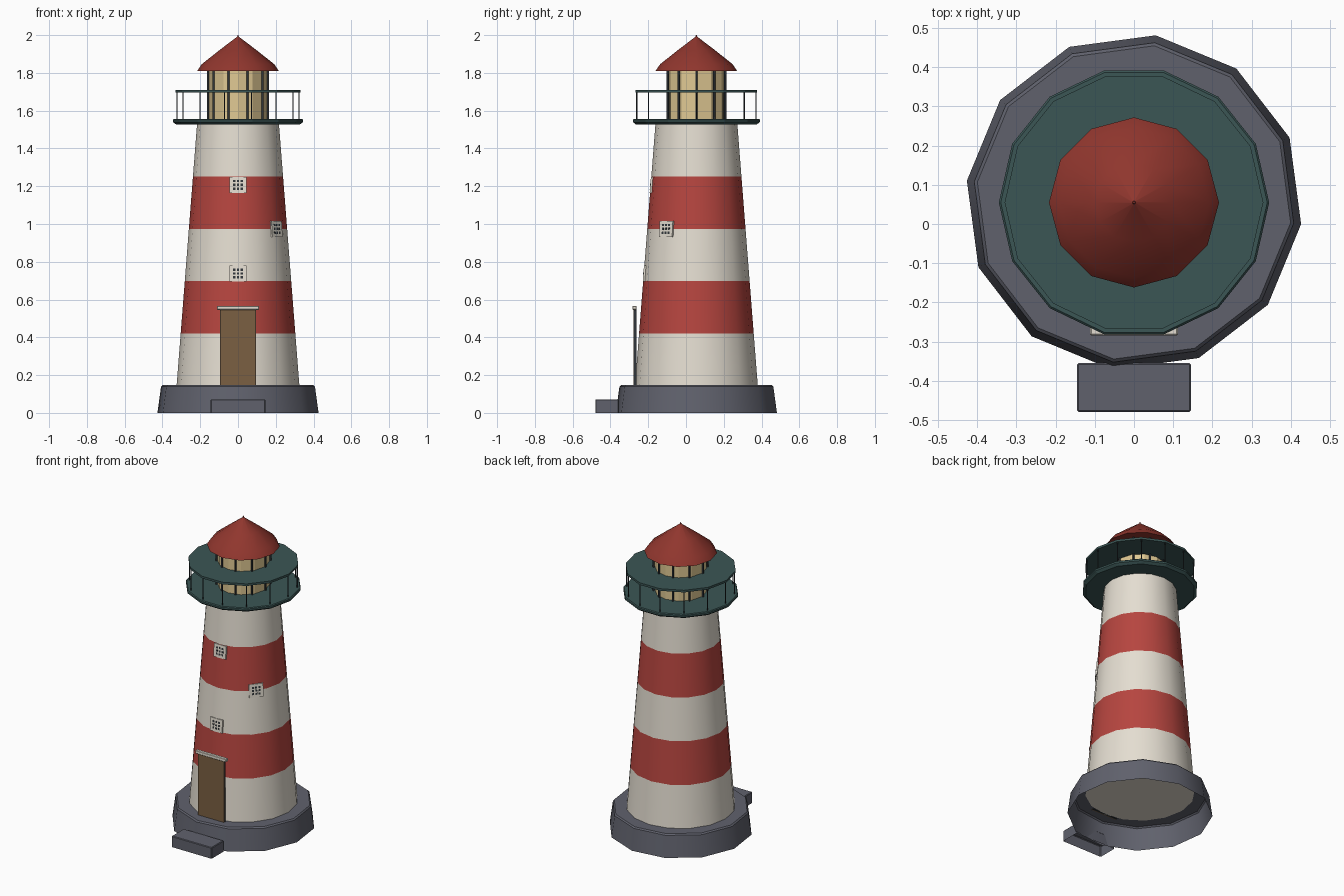
import bpy, bmesh, math
from mathutils import Matrix, Vector

cube = bpy.data.objects.get("Cube")
if cube:
    bpy.data.objects.remove(cube, do_unlink=True)

AXIS_Y = 0.055          # tower axis sits behind centre because of the step
FOOT, HEAD = 0.145, 1.527
R_FOOT, R_HEAD = 0.325, 0.217


def material(name, rgb):
    m = bpy.data.materials.new(name)
    m.use_nodes = True
    m.diffuse_color = (*rgb, 1)
    m.node_tree.nodes["Principled BSDF"].inputs["Base Color"].default_value = (*rgb, 1)
    return m


CREAM = material("cream paint", (0.78, 0.73, 0.64))
RED = material("red paint", (0.47, 0.06, 0.05))
ROOF = material("roof red", (0.28, 0.037, 0.027))
STONE = material("grey stone", (0.117, 0.121, 0.152))
TEAL = material("dark teal", (0.043, 0.092, 0.09))
IRON = material("dark iron", (0.03, 0.036, 0.042))
GLASS = material("warm glass", (0.74, 0.58, 0.29))
WOOD = material("brown wood", (0.197, 0.115, 0.054))


def finish(name, bm, mats, smooth=None):
    bmesh.ops.recalc_face_normals(bm, faces=bm.faces)
    me = bpy.data.meshes.new(name)
    bm.to_mesh(me)
    bm.free()
    ob = bpy.data.objects.new(name, me)
    bpy.context.collection.objects.link(ob)
    for m in mats:
        me.materials.append(m)
    if smooth:
        bpy.ops.object.select_all(action='DESELECT')
        ob.select_set(True)
        bpy.context.view_layer.objects.active = ob
        bpy.ops.object.shade_smooth_by_angle(angle=math.radians(smooth))
    return ob


def lathe(name, profile, sides, mats, turn=0.0, smooth=None, floor=True):
    """Polygonal solid of revolution about the tower axis, optionally open below."""
    bm = bmesh.new()
    rings = []
    for r, z in profile:
        angles = [turn + math.tau * i / sides for i in range(sides)]
        rings.append([bm.verts.new((r * math.cos(a), AXIS_Y + r * math.sin(a), z)) for a in angles])
    for low, high in zip(rings, rings[1:]):
        for i in range(sides):
            j = (i + 1) % sides
            bm.faces.new((low[i], low[j], high[j], high[i]))
    if floor:
        bm.faces.new(rings[0])
    bm.faces.new(rings[-1])
    return finish(name, bm, mats, smooth)


def add_box(bm, lo, hi, index=0, matrix=Matrix()):
    lo, hi = Vector(lo), Vector(hi)
    mat = matrix @ Matrix.Translation((lo + hi) / 2) @ Matrix.Diagonal((*(hi - lo), 1))
    verts = bmesh.ops.create_cube(bm, size=1, matrix=mat)["verts"]
    for f in {f for v in verts for f in v.link_faces}:
        f.material_index = index


def box(name, lo, hi, mat, bevel=0.0, floor=True):
    bm = bmesh.new()
    add_box(bm, lo, hi)
    if not floor:
        low = [f for f in bm.faces if f.calc_center_median().z < lo[2] + 0.001]
        bmesh.ops.delete(bm, geom=low, context='FACES_ONLY')
    ob = finish(name, bm, [mat])
    if bevel:
        mod = ob.modifiers.new("soft edges", 'BEVEL')
        mod.width, mod.segments = bevel, 1
    return ob


def post_ring(name, count, ring_r, post_r, z0, z1, mat):
    bm = bmesh.new()
    for i in range(count):
        a = math.tau * i / count
        place = Matrix.Translation((ring_r * math.cos(a), AXIS_Y + ring_r * math.sin(a), (z0 + z1) / 2))
        bmesh.ops.create_cone(bm, cap_ends=True, segments=6, radius1=post_r, radius2=post_r,
                              depth=z1 - z0, matrix=place)
    return finish(name, bm, [mat], 61)


def tower_radius(z):
    return R_FOOT + (R_HEAD - R_FOOT) * (z - FOOT) / (HEAD - FOOT)


def window(name, z, degrees):
    """Square frame plate with a grid of small dark panes, lying on the sloped wall."""
    lean = math.atan((R_FOOT - R_HEAD) / (HEAD - FOOT))
    place = (Matrix.Translation((0, AXIS_Y, z)) @ Matrix.Rotation(math.radians(degrees), 4, 'Z')
             @ Matrix.Translation((tower_radius(z), 0, 0)) @ Matrix.Rotation(-lean, 4, 'Y'))
    bm = bmesh.new()
    add_box(bm, (-0.015, -0.044, -0.042), (0.002, 0.044, 0.042), 0, place)
    for i in (-1, 0, 1):
        for j in (-1, 0, 1):
            y, h = i * 0.02, j * 0.02
            add_box(bm, (0, y - 0.006, h - 0.006), (0.003, y + 0.006, h + 0.006), 1, place)
    return finish(name, bm, [CREAM, IRON])


# Hollow stone base and entrance step, both open underneath
lathe("stone_base", [(0.43, 0), (0.411, 0.139), (0.403, 0.147)], 12, [STONE],
      math.radians(-7.4), 35, floor=False)
box("entrance_step", (-0.145, -0.48, 0), (0.145, -0.355, 0.072), STONE, 0.004, floor=False)

# Striped tower: five equal bands
BANDS = 5
heights = [FOOT + (HEAD - FOOT) * i / BANDS for i in range(BANDS + 1)]
tower = lathe("tower", [(tower_radius(z), z) for z in heights], 16, [CREAM, RED], 0, 40)
for p in tower.data.polygons:
    band = int((p.center.z - FOOT) / (HEAD - FOOT) * BANDS)
    p.material_index = 1 if band in (1, 3) else 0

# Door on a dark backing frame, with lintel
box("door_frame", (-0.094, -0.274, FOOT), (0.094, -0.262, 0.547), IRON)
box("door", (-0.093, -0.279, FOOT), (0.093, -0.274, 0.547), WOOD)
box("door_lintel", (-0.112, -0.284, 0.546), (0.112, -0.262, 0.567), CREAM, 0.003)

# Windows
window("upper_window", 1.207, -90)
window("lower_window", 0.738, -90)
window("side_window", 0.974, -38)

# Gallery deck, upper rail plate and posts
lathe("gallery_deck", [(0.328, 1.527), (0.345, 1.54), (0.345, 1.551), (0.34, 1.556)], 14, [TEAL])
lathe("gallery_rail", [(0.33, 1.695), (0.33, 1.709)], 14, [TEAL])
post_ring("gallery_posts", 14, 0.324, 0.003, 1.55, 1.697, IRON)

# Lantern room
lathe("lantern_glass", [(0.155, 1.55), (0.155, 1.815)], 12, [GLASS])
post_ring("lantern_mullions", 10, 0.16, 0.006, 1.55, 1.815, IRON)

# Roof with a tiny blunt tip
lathe("roof", [(0.217, 1.809), (0.192, 1.846), (0.1, 1.919), (0.004, 1.992), (0.003, 2.0)],
      12, [ROOF], 0, 40)
